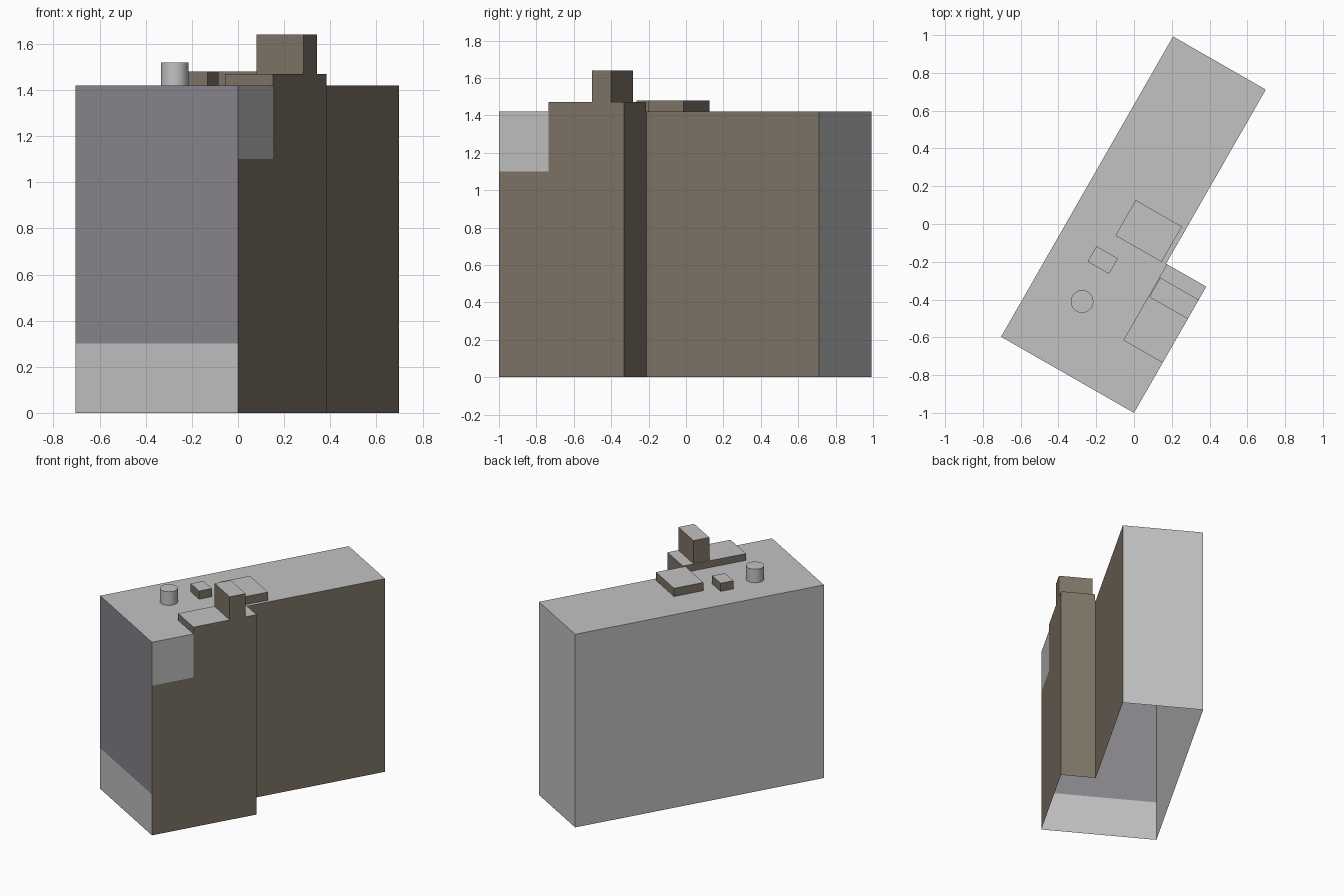
import bpy, bmesh, math
from mathutils import Matrix, Vector

cube = bpy.data.objects.get("Cube")
if cube:
    bpy.data.objects.remove(cube, do_unlink=True)


def material(name, rgb):
    m = bpy.data.materials.new(name)
    m.use_nodes = True
    m.diffuse_color = (*rgb, 1)
    m.node_tree.nodes["Principled BSDF"].inputs["Base Color"].default_value = (*rgb, 1)
    return m


GREY, BROWN, PURPLE = range(3)
MATERIALS = [material("light grey", (0.54, 0.54, 0.54)),
             material("brown cladding", (0.212, 0.178, 0.133)),
             material("purple grey", (0.25, 0.235, 0.266))]

# Local frame: x runs along the building, y across it, origin at the front corner
FRAME = Matrix.Translation((0, -1, 0)) @ Matrix.Rotation(math.radians(60.2), 4, "Z")
ROOF = 1.42


def finish(name, bm):
    mesh = bpy.data.meshes.new(name)
    bmesh.ops.remove_doubles(bm, verts=bm.verts, dist=0.0001)
    bm.to_mesh(mesh)
    bm.free()
    for m in MATERIALS:
        mesh.materials.append(m)
    mesh.transform(FRAME)
    obj = bpy.data.objects.new(name, mesh)
    bpy.context.collection.objects.link(obj)
    return obj


def wall(bm, p, q, z0, z1, colour):
    corners = [(*p, z0), (*q, z0), (*q, z1), (*p, z1)]
    bm.faces.new([bm.verts.new(c) for c in corners]).material_index = colour


def cap(bm, outline, z):
    bm.faces.new([bm.verts.new((*p, z)) for p in outline]).material_index = GREY


def roof_box(name, x0, x1, y0, y1, z0, z1):
    """Brown-sided box with a grey top, open where it sits on the roof."""
    bm = bmesh.new()
    outline = [(x0, y0), (x1, y0), (x1, y1), (x0, y1)]
    for i, p in enumerate(outline):
        wall(bm, p, outline[(i + 1) % 4], z0, z1, BROWN)
    cap(bm, outline, z1)
    return finish(name, bm)


# Main building: open-bottomed shell with a projecting front bay
LENGTH, WIDTH, BAY, STEP, PANEL = 1.832, 0.811, 0.77, 0.245, 0.306
a, b, c = (0, 0), (BAY, 0), (BAY, STEP)
d, e, f = (LENGTH, STEP), (LENGTH, WIDTH), (0, WIDTH)
split = (PANEL, 0)
bm = bmesh.new()
wall(bm, a, split, 0, 1.10, BROWN)
wall(bm, a, split, 1.10, ROOF, GREY)
wall(bm, split, b, 0, ROOF, BROWN)
wall(bm, b, c, 0, ROOF, BROWN)
wall(bm, c, d, 0, ROOF, BROWN)
wall(bm, d, e, 0, ROOF, GREY)
wall(bm, e, f, 0, ROOF, GREY)
wall(bm, f, a, 0, 0.30, GREY)
wall(bm, f, a, 0.30, ROOF, PURPLE)
cap(bm, [a, b, c, d, e, f], ROOF)
finish("building_shell", bm)

# Raised parapet over the bay, with the lift tower on it
roof_box("bay_parapet", PANEL, BAY, 0, 0.24, ROOF, 1.47)
roof_box("lift_tower", 0.573, 0.69, 0, 0.235, 1.47, 1.64)

# Rooftop units
roof_box("flat_roof_unit", 0.766, 0.982, 0.27, 0.552, ROOF, 1.48)
roof_box("small_roof_unit", 0.573, 0.667, 0.48, 0.611, ROOF, 1.48)

# Round water tank
bm = bmesh.new()
centre = FRAME.inverted() @ Vector((-0.275, -0.41, ROOF + 0.05))
bmesh.ops.create_cone(bm, cap_ends=True, segments=32, radius1=0.06, radius2=0.06,
                      depth=0.10, matrix=Matrix.Translation(centre))
tank = finish("water_tank", bm)
bpy.ops.object.select_all(action="DESELECT")
tank.select_set(True)
bpy.context.view_layer.objects.active = tank
bpy.ops.object.shade_smooth_by_angle(angle=math.radians(40))
